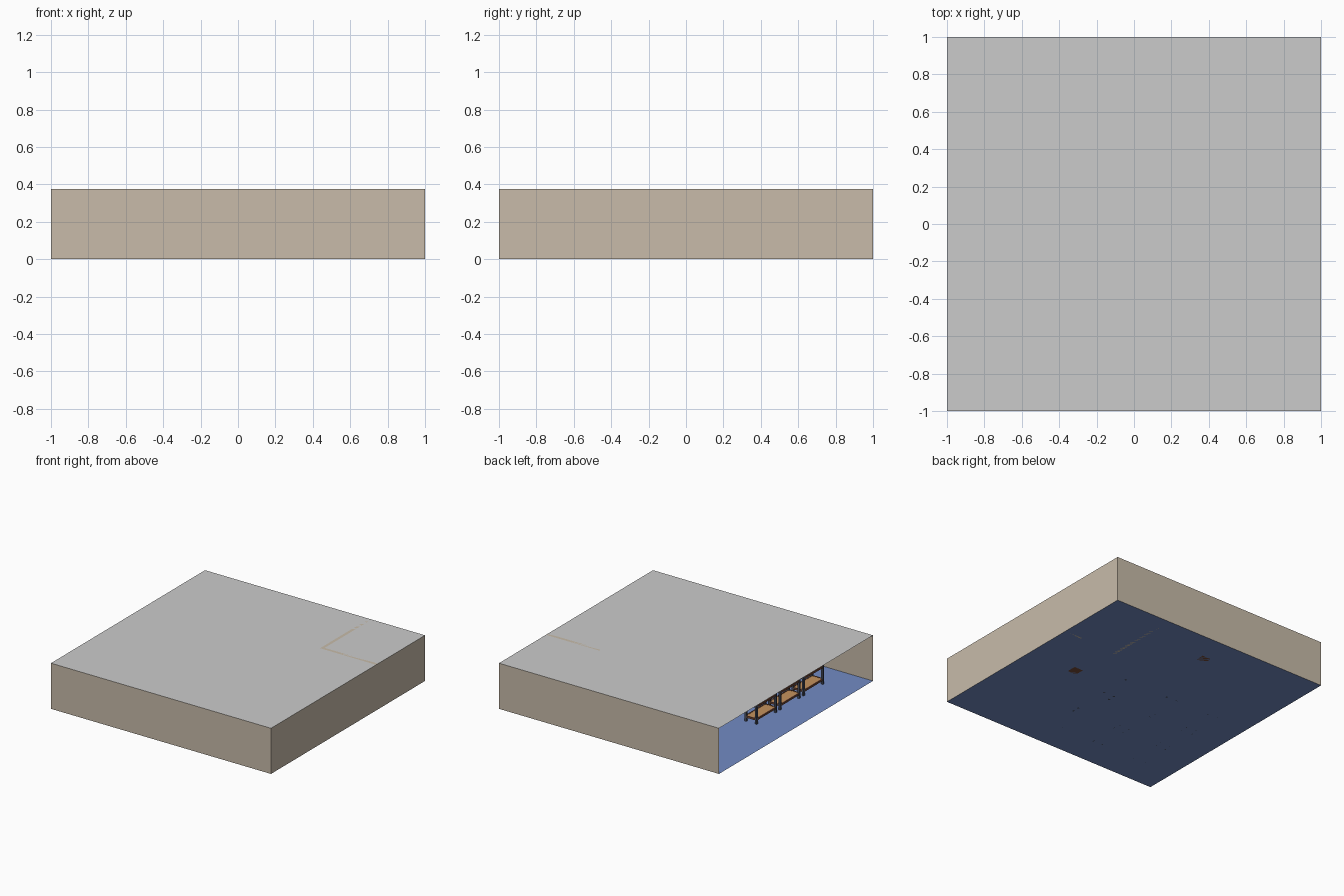
import bpy

if "Cube" in bpy.data.objects:
    bpy.data.objects.remove(bpy.data.objects["Cube"])

H = 0.375          # room height
T = 0.025          # partition thickness


def material(name, rgb):
    m = bpy.data.materials.new(name)
    m.diffuse_color = (*rgb, 1)
    m.use_nodes = True
    m.node_tree.nodes["Principled BSDF"].inputs["Base Color"].default_value = m.diffuse_color
    return m


WALL = material("beige_paint", (0.58, 0.50, 0.40))
FLOOR = material("blue_floor", (0.17, 0.26, 0.55))
STEEL = material("dark_steel", (0.07, 0.08, 0.12))
WOOD = material("light_wood", (0.56, 0.29, 0.11))
BEAM = material("brown_beam", (0.18, 0.07, 0.04))


def make(name, verts, faces, mat):
    me = bpy.data.meshes.new(name)
    me.from_pydata(verts, [], faces)
    if mat:
        me.materials.append(mat)
    ob = bpy.data.objects.new(name, me)
    bpy.context.collection.objects.link(ob)
    return ob


def plane(name, corners, mat):
    return make(name, corners, [(0, 1, 2, 3)], mat)


def box(name, x, y, z, mat):
    verts = [(a, b, c) for a in x for b in y for c in z]
    faces = [(0, 1, 3, 2), (4, 6, 7, 5), (0, 4, 5, 1),
             (2, 3, 7, 6), (0, 2, 6, 4), (1, 5, 7, 3)]
    return make(name, verts, faces, mat)


# Room shell: thin sheets, left side open
plane("floor", [(-1, -1, 0), (1, -1, 0), (1, 1, 0), (-1, 1, 0)], FLOOR)
plane("roof", [(-1, -1, H), (1, -1, H), (1, 1, H), (-1, 1, H)], None)
plane("front_wall", [(-1, -1, 0), (1, -1, 0), (1, -1, H), (-1, -1, H)], WALL)
plane("right_wall", [(1, -1, 0), (1, 1, 0), (1, 1, H), (1, -1, H)], WALL)
plane("back_wall", [(1, 1, 0), (-1, 1, 0), (-1, 1, H), (1, 1, H)], WALL)

# Corner office partitions with a doorway
box("office_side_wall", (0.49, 0.49 + T), (0.365, 1), (0, H), WALL)
box("office_front_wall", (0.84, 1), (0.365, 0.365 + T), (0, H), WALL)
box("office_door_header", (0.49 + T, 0.84), (0.365, 0.365 + T), (0.26, H), WALL)


# Storage rack: four posts, framed shelves
def rack(name, cx, cy):
    hx, hy, p = 0.055, 0.1325, 0.008
    for sx in (-1, 1):
        for sy in (-1, 1):
            x, y = cx + sx * (hx - p), cy + sy * (hy - p)
            box(name + "_post", (x - p, x + p), (y - p, y + p), (0, 0.265), STEEL)
    for z in (0.03, 0.135, 0.24):
        box(name + "_shelf", (cx - hx + .01, cx + hx - .01),
            (cy - hy + .01, cy + hy - .01), (z + .003, z + .013), WOOD)
        for s in (-1, 1):
            x, y = cx + s * (hx - .006), cy + s * (hy - .006)
            box(name + "_long_beam", (x - .005, x + .005),
                (cy - hy + .01, cy + hy - .01), (z, z + .015), BEAM)
            box(name + "_end_beam", (cx - hx + .01, cx + hx - .01),
                (y - .005, y + .005), (z, z + .015), BEAM)


for cx in (-0.675, -0.27, 0.135):
    for cy in (-0.617, -0.312, -0.007):
        rack("rack", cx, cy)

# Loose crates on the floor
for cx, cy in ((0.56, -0.02), (-0.07, 0.73)):
    box("crate", (cx - .04, cx + .04), (cy - .04, cy + .04), (0, 0.08), BEAM)
